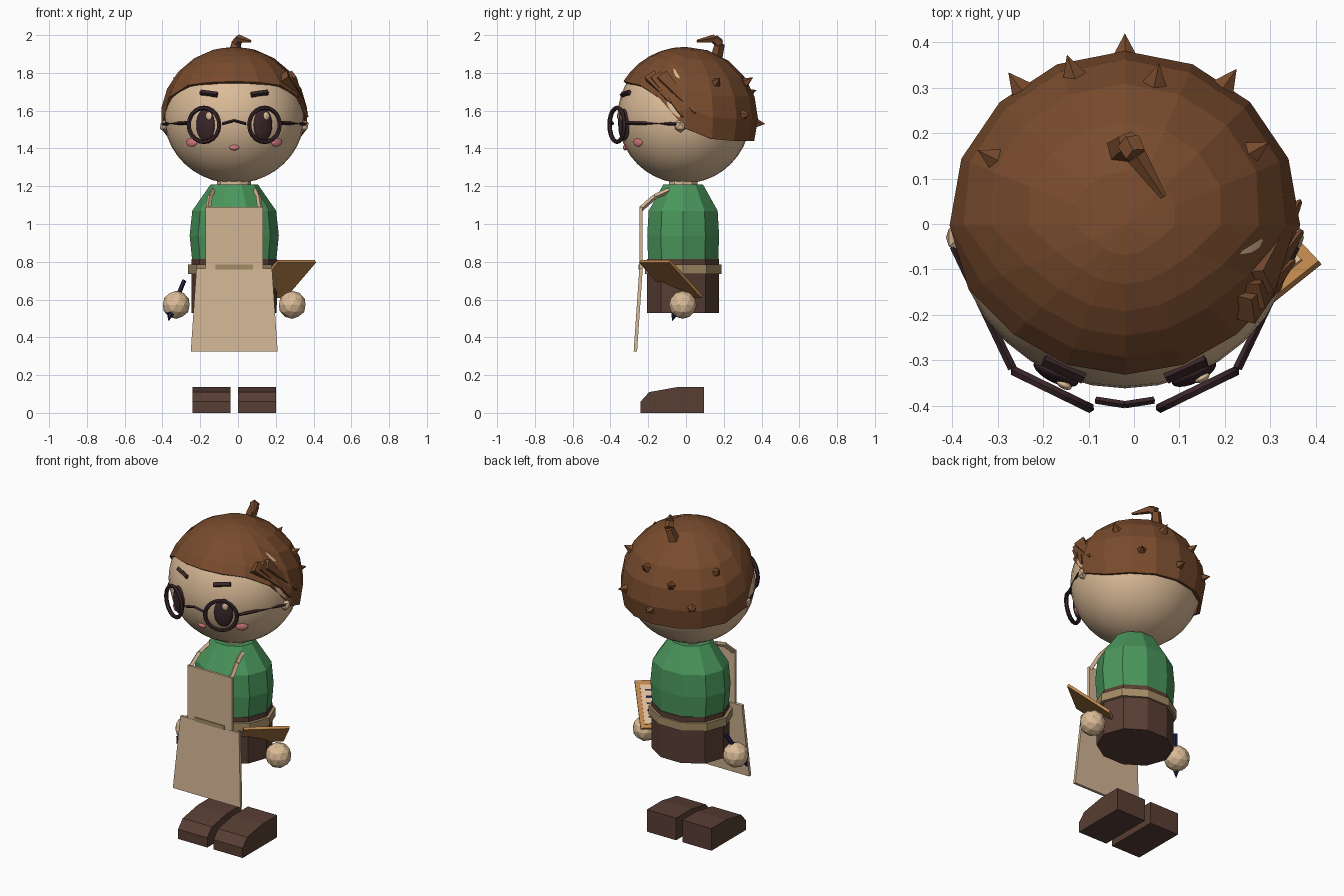
import bpy, bmesh
from math import sin, cos, acos, pi, sqrt, radians
from mathutils import Vector

if "Cube" in bpy.data.objects:
    bpy.data.objects.remove(bpy.data.objects["Cube"])


def material(name, hex_code):
    def linear(v):
        return v / 12.92 if v <= 0.04045 else ((v + 0.055) / 1.055) ** 2.4
    rgb = [linear(int(hex_code[i:i + 2], 16) / 255) for i in range(0, 6, 2)]
    m = bpy.data.materials.new(name)
    m.use_nodes = True
    m.diffuse_color = (*rgb, 1)
    node = m.node_tree.nodes["Principled BSDF"]
    node.inputs["Base Color"].default_value = (*rgb, 1)
    node.inputs["Roughness"].default_value = 0.9
    return m


SKIN = material("skin", "dcbc98")
HAIR = material("hair brown", "784b2d")
GREEN = material("shirt green", "4a965c")
BROWN = material("dark brown", "583e34")
TAN = material("apron tan", "d2b594")
BELT = material("belt khaki", "a48c66")
DARK = material("frame black brown", "3a262a")
WOOD = material("board wood", "bd864c")
PINK = material("blush pink", "d2787c")
NAVY = material("pen navy", "20244c")

CX = -0.02                                  # body's own centre line
HEAD = Vector((CX, -0.01, 1.57))
HEAD_R = Vector((0.372, 0.352, 0.355))


def finish(ob, name, mat, smooth=False):
    ob.name = name
    ob.data.materials.append(mat)
    if smooth:
        bpy.ops.object.shade_smooth()
    return ob


def build(name, verts, faces, mat, thickness=0, offset=0):
    me = bpy.data.meshes.new(name)
    me.from_pydata([tuple(v) for v in verts], [], faces)
    bm = bmesh.new()
    bm.from_mesh(me)
    bmesh.ops.recalc_face_normals(bm, faces=bm.faces)
    bm.to_mesh(me)
    bm.free()
    ob = bpy.data.objects.new(name, me)
    bpy.context.collection.objects.link(ob)
    if thickness:
        mod = ob.modifiers.new("thickness", "SOLIDIFY")
        mod.thickness, mod.offset = thickness, offset
    return finish(ob, name, mat)


def plate(name, corners, thickness, mat):
    return build(name, corners, [tuple(range(len(corners)))], mat, thickness)


def rod(name, a, b, r1, r2, mat, sides=4):
    a, b = Vector(a), Vector(b)
    bpy.ops.mesh.primitive_cone_add(vertices=sides, radius1=r1, radius2=r2, depth=(b - a).length,
                                    location=(a + b) / 2,
                                    rotation=(b - a).to_track_quat("Z", "Y").to_euler())
    return finish(bpy.context.object, name, mat)


def ball(name, loc, radii, mat, turn=0, detail=(20, 12)):
    bpy.ops.mesh.primitive_uv_sphere_add(segments=detail[0], ring_count=detail[1], radius=1,
                                         location=loc, rotation=(0, 0, turn))
    bpy.context.object.scale = radii
    return finish(bpy.context.object, name, mat, True)


def faceted_ball(name, loc, r, level, mat):
    bpy.ops.mesh.primitive_ico_sphere_add(subdivisions=level, radius=r, location=loc)
    return finish(bpy.context.object, name, mat)


def lathe(name, profile, mat, sides=10, cy=-0.015):
    # rows of (z, x radius, y radius), capped at both ends
    verts = [(CX + rx * cos(2 * pi * i / sides), cy + ry * sin(2 * pi * i / sides), z)
             for z, rx, ry in profile for i in range(sides)]
    faces = [(k * sides + i, k * sides + (i + 1) % sides,
              (k + 1) * sides + (i + 1) % sides, (k + 1) * sides + i)
             for k in range(len(profile) - 1) for i in range(sides)]
    last = (len(profile) - 1) * sides
    faces += [tuple(range(sides)), tuple(range(last, last + sides))]
    return build(name, verts, faces, mat)


def on_face(x, z, lift=0.0):
    u, w = (x - HEAD.x) / HEAD_R.x, (z - HEAD.z) / HEAD_R.z
    return Vector((x, HEAD.y - HEAD_R.y * sqrt(max(0, 1 - u * u - w * w)) - lift, z))


# Body
lathe("shirt", [(0.80, 0.222, 0.195), (0.94, 0.236, 0.2), (1.07, 0.222, 0.192),
                (1.21, 0.125, 0.11)], GREEN)
lathe("trousers", [(0.53, 0.225, 0.2), (0.815, 0.226, 0.2)], BROWN)
lathe("belt", [(0.735, 0.245, 0.212), (0.785, 0.245, 0.212)], BELT)
lathe("neck", [(1.18, 0.09, 0.08), (1.24, 0.09, 0.08)], SKIN)

# Apron
plate("apron_bib", [(CX - 0.152, -0.238, 0.765), (CX + 0.152, -0.238, 0.765),
                    (CX + 0.152, -0.238, 1.09), (CX - 0.152, -0.238, 1.09)], 0.015, TAN)
plate("apron_skirt", [(CX - 0.23, -0.268, 0.325), (CX + 0.23, -0.268, 0.325),
                      (CX + 0.2, -0.238, 0.765), (CX - 0.2, -0.238, 0.765)], 0.018, TAN)
plate("apron_waist_tie", [(CX - 0.1, -0.246, 0.76), (CX + 0.1, -0.246, 0.76),
                          (CX + 0.1, -0.246, 0.785), (CX - 0.1, -0.246, 0.785)], 0.009, BELT)

for s, side in ((-1, "right"), (1, "left")):
    # Shoulder strap in two pieces
    low, mid, top = [(CX + s * 0.138, -0.238, 1.08), (CX + s * 0.128, -0.165, 1.145),
                     (CX + s * 0.112, -0.09, 1.178)]
    rod(side + "_strap_lower", low, mid, 0.014, 0.014, TAN)
    rod(side + "_strap_upper", mid, top, 0.014, 0.014, TAN)

    # Boot: side outline pushed across its width
    outline = [(-0.24, 0), (-0.24, 0.06), (-0.195, 0.11), (-0.05, 0.136), (0.095, 0.136), (0.095, 0)]
    n = len(outline)
    verts = [(CX + s * w, y, z) for w in (0.021, 0.22) for y, z in outline]
    faces = [tuple(range(n)), tuple(range(n, 2 * n))]
    faces += [(i, (i + 1) % n, n + (i + 1) % n, n + i) for i in range(n)]
    build(side + "_boot", verts, faces, BROWN)

    # Hand and ear
    faceted_ball(side + "_hand", (CX + s * 0.307, -0.017, 0.572), 0.074, 2, SKIN)
    faceted_ball(side + "_ear", (CX + s * 0.362, -0.03, 1.52), 0.036, 1, SKIN)

    # Eye with glint, brow and cheek
    turn = s * radians(26)
    ball(side + "_eye", on_face(CX + s * 0.152, 1.525), (0.054, 0.022, 0.085), DARK, turn)
    ball(side + "_eye_glint", on_face(CX + s * 0.152 + 0.018, 1.572, 0.016), (0.018, 0.009, 0.022), SKIN, turn)
    rod(side + "_brow", on_face(CX + s * 0.09, 1.685, 0.006), on_face(CX + s * 0.178, 1.697, 0.006),
        0.015, 0.015, DARK)
    ball(side + "_cheek", on_face(CX + s * 0.225, 1.432), (0.035, 0.012, 0.023), PINK, s * radians(38))

    # Spectacle rim and arm
    bpy.ops.mesh.primitive_torus_add(major_segments=20, minor_segments=6, major_radius=0.09,
                                     minor_radius=0.012, location=(CX + s * 0.16, -0.365, 1.525),
                                     rotation=(pi / 2, 0, turn))
    finish(bpy.context.object, side + "_rim", DARK)
    rod(side + "_rim_arm", (CX + s * 0.248, -0.318, 1.535), (CX + s * 0.378, -0.05, 1.53), 0.01, 0.008, DARK)
    rod(side + "_bridge", (CX + s * 0.064, -0.388, 1.53), (CX, -0.398, 1.548), 0.008, 0.008, DARK)

# Head
ball("head", HEAD, HEAD_R, SKIN, detail=(32, 20))
ball("mouth", on_face(CX, 1.405), (0.026, 0.012, 0.015), PINK)

# Hair cap with a hem that is high in front and low behind
HAIR_C, HAIR_R = Vector((CX, -0.003, 1.56)), Vector((0.39, 0.384, 0.378))
SEGS, ROWS = 16, 6
half = [1.755, 1.75, 1.735, 1.67, 1.505, 1.45, 1.44, 1.44, 1.44]
hem = half + half[-2:0:-1]


def on_hair(az, polar):
    d = Vector((sin(az) * sin(polar), -cos(az) * sin(polar), cos(polar)))
    return HAIR_C + d * HAIR_R


verts = [on_hair(0, 0)]
for k in range(1, ROWS + 1):
    for i in range(SEGS):
        low = acos((hem[i] - HAIR_C.z) / HAIR_R.z)
        verts.append(on_hair(2 * pi * i / SEGS, low * k / ROWS))
faces = [(0, 1 + i, 1 + (i + 1) % SEGS) for i in range(SEGS)]
for k in range(ROWS - 1):
    a, b = 1 + k * SEGS, 1 + (k + 1) * SEGS
    faces += [(a + i, b + i, b + (i + 1) % SEGS, a + (i + 1) % SEGS) for i in range(SEGS)]
build("hair_cap", verts, faces, HAIR, 0.02, -1)

# Small spikes on the back of the hair
for i, tip in enumerate([(-0.02, 0.415, 1.53), (0.05, 0.33, 1.76), (-0.14, 0.35, 1.7), (0.225, 0.34, 1.58),
                         (-0.27, 0.325, 1.57), (0.28, 0.17, 1.76), (-0.32, 0.15, 1.76)]):
    tip = Vector(tip)
    out = (tip - HAIR_C).normalized()
    rod("hair_spike_%d" % (i + 1), HAIR_C + out * 0.355, HAIR_C + out * 0.424, 0.038, 0, HAIR, 5)

# Swept lock on the left temple, lying on the cap
for i, (a0, a1, drop) in enumerate([(60, 88, 1.55), (66, 98, 1.5), (54, 78, 1.35)]):
    rod("temple_lock_%d" % (i + 1), on_hair(radians(a0), 0.95), on_hair(radians(a1), drop),
        0.045, 0.006, HAIR)

# Curl on the crown
curl = [(-0.03, 0.16, 1.88), (-0.01, 0.178, 1.955), (0.005, 0.15, 1.98), (0.065, 0.06, 1.968)]
sizes = [0.034, 0.028, 0.024, 0.008]
for i in range(3):
    rod("crown_curl_%d" % (i + 1), curl[i], curl[i + 1], sizes[i], sizes[i + 1], HAIR, 5)

# Pen in the right hand
rod("pen_barrel", (-0.357, -0.06, 0.525), (-0.285, 0.02, 0.7), 0.012, 0.012, NAVY, 6)
rod("pen_tip", (-0.357, -0.06, 0.525), (-0.368, -0.073, 0.485), 0.02, 0, NAVY, 6)

# Writing board in the left hand, with a sheet and ruled lines
A, B, C = Vector((0.21, -0.245, 0.802)), Vector((0.41, -0.085, 0.802)), Vector((0.25, 0.085, 0.615))
U, V = B - A, C - B
N = U.cross(V).normalized()


def patch(u0, u1, v0, v1, lift):
    return [A + U * u + V * v + N * lift for u, v in ((u0, v0), (u1, v0), (u1, v1), (u0, v1))]


plate("board", patch(0, 1, 0, 1, 0), 0.016, WOOD)
plate("sheet", patch(0.1, 0.9, 0.1, 0.92, 0.011), 0.006, SKIN)
for i in range(5):
    v = 0.2 + i * 0.14
    plate("ruled_line_%d" % (i + 1), patch(0.2, 0.8, v, v + 0.03, 0.015), 0.004, NAVY)
